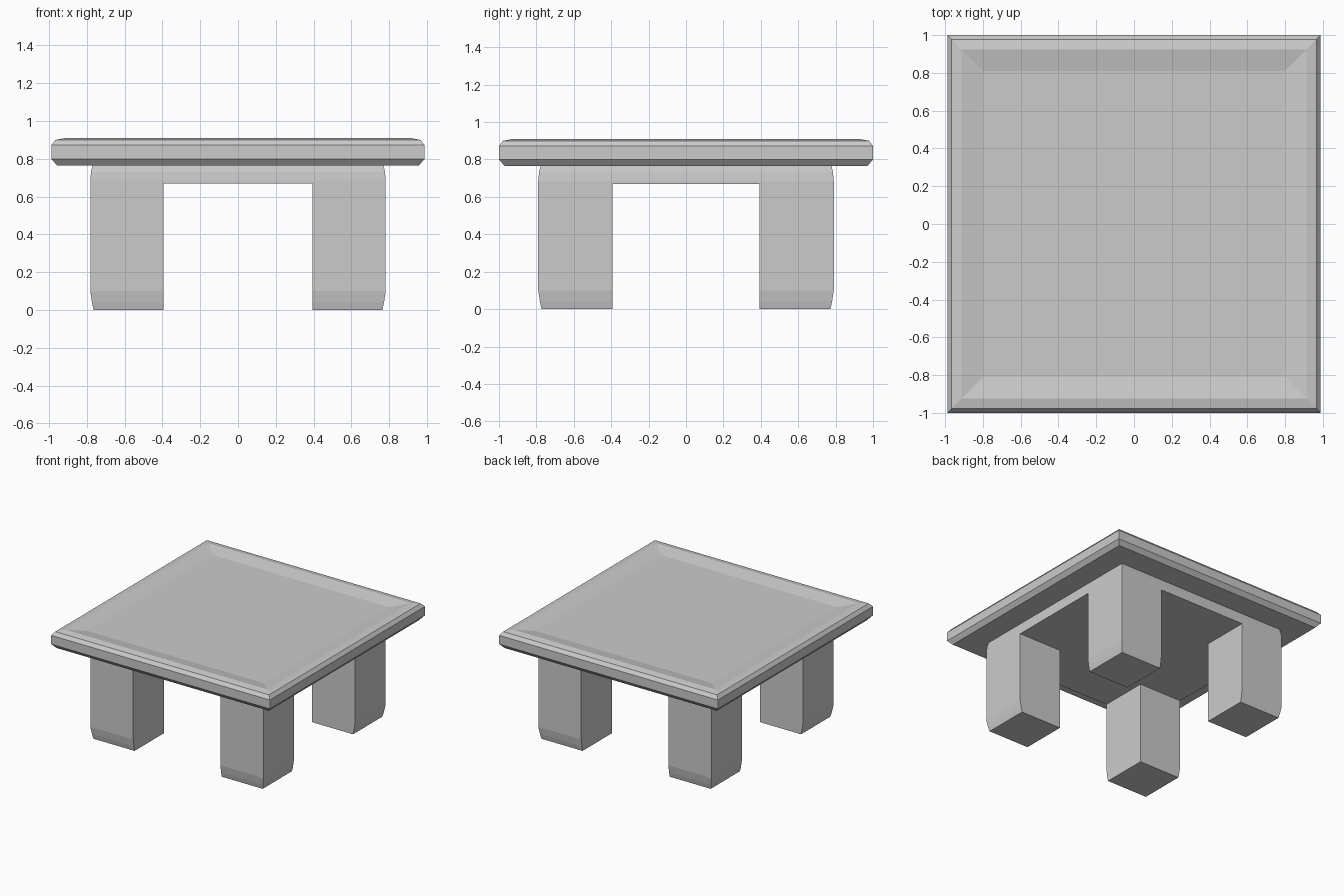
import bpy, bmesh

if "Cube" in bpy.data.objects:
    bpy.data.objects.remove(bpy.data.objects["Cube"])


def finish(bm, name):
    bmesh.ops.recalc_face_normals(bm, faces=bm.faces)
    mesh = bpy.data.meshes.new(name)
    bm.to_mesh(mesh)
    bm.free()
    obj = bpy.data.objects.new(name, mesh)
    bpy.context.collection.objects.link(obj)
    return obj


def loft(name, rings):
    """Closed solid through rectangles given as (half x, half y, z)."""
    bm = bmesh.new()
    loops = [[bm.verts.new((sx * hx, sy * hy, z))
              for sx, sy in ((-1, -1), (1, -1), (1, 1), (-1, 1))]
             for hx, hy, z in rings]
    for a, b in zip(loops, loops[1:]):
        for i in range(4):
            j = (i + 1) % 4
            bm.faces.new((a[i], a[j], b[j], b[i]))
    bm.faces.new(loops[0][::-1])
    bm.faces.new(loops[-1])
    return finish(bm, name)


# Table top: chamfered slab with a raised rim and a shallow dished centre
top_profile = [(0.03, 0.765), (0.0, 0.80), (0.0, 0.872), (0.022, 0.9),
               (0.075, 0.91), (0.19, 0.888)]
loft("table_top", [(0.988 - d, 1.0 - d, z) for d, z in top_profile])

# Base block: outer faces ease inward at the foot and under the top
base_profile = [(0.018, 0.0), (0.009, 0.04), (0.0, 0.10), (0.0, 0.685),
                (0.004, 0.73), (0.012, 0.766)]
base = loft("legs_and_apron", [(0.782 - d, 0.79 - d, z) for d, z in base_profile])

# Cross-shaped channel that leaves four legs below the apron
i, o = 0.394, 1.2
outline = [(i, i), (i, o), (-i, o), (-i, i), (-o, i), (-o, -i),
           (-i, -i), (-i, -o), (i, -o), (i, -i), (o, -i), (o, i)]
bm = bmesh.new()
face = bm.faces.new([bm.verts.new((x, y, -0.2)) for x, y in outline])
up = bmesh.ops.extrude_face_region(bm, geom=[face])["geom"]
bmesh.ops.translate(bm, vec=(0, 0, 0.87),
                    verts=[v for v in up if isinstance(v, bmesh.types.BMVert)])
cutter = finish(bm, "leg_gap_cutter")
cutter.hide_render = True

cut = base.modifiers.new("leg_gaps", "BOOLEAN")
cut.operation = "DIFFERENCE"
cut.solver = "EXACT"
cut.object = cutter
bpy.context.view_layer.objects.active = base
bpy.ops.object.modifier_apply(modifier=cut.name)
bpy.data.objects.remove(cutter)
